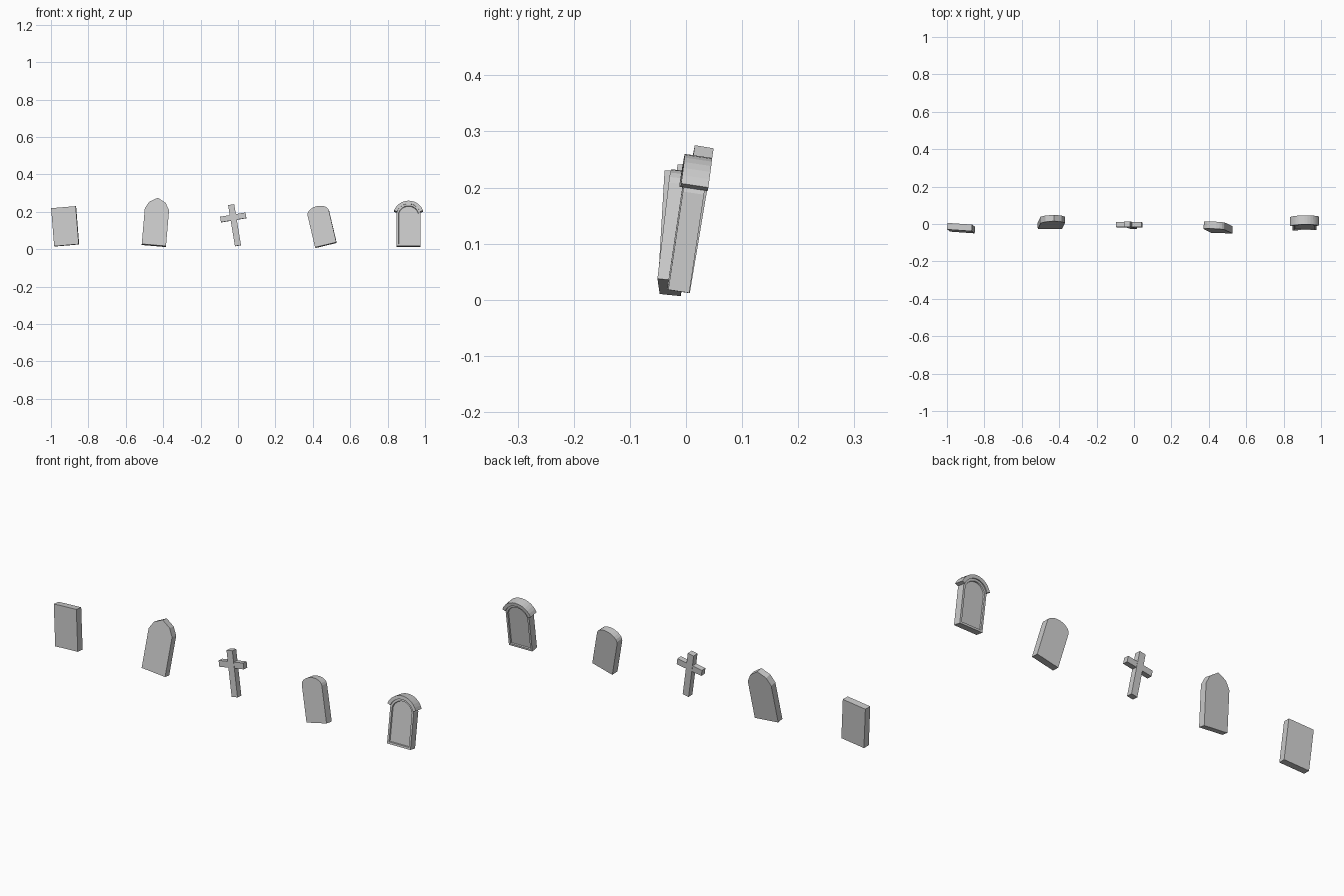
import bpy, bmesh
from math import sin, cos, radians

if "Cube" in bpy.data.objects:
    bpy.data.objects.remove(bpy.data.objects["Cube"])


def slab(name, profile, depth, loc, lean, tilt, yaw=0.0, panel=None):
    """Extrude an x-z profile along y, then lean it back, tilt it sideways and turn it."""
    bm = bmesh.new()
    front = [bm.verts.new((x, -depth / 2, z)) for x, z in profile]
    back = [bm.verts.new((x, depth / 2, z)) for x, z in profile]
    n = len(profile)
    faces = [bm.faces.new(front), bm.faces.new(back[::-1])]
    for i in range(n):
        j = (i + 1) % n
        bm.faces.new((front[i], back[i], back[j], front[j]))
    bmesh.ops.recalc_face_normals(bm, faces=bm.faces)
    if panel:
        border, sink = panel
        bmesh.ops.inset_individual(bm, faces=faces, thickness=border, use_even_offset=True)
        bmesh.ops.inset_individual(bm, faces=faces, thickness=0.002, depth=-sink,
                                   use_even_offset=True)
    me = bpy.data.meshes.new(name)
    bm.to_mesh(me)
    bm.free()
    ob = bpy.data.objects.new(name, me)
    ob.location = loc
    ob.rotation_euler = (radians(-lean), radians(tilt), radians(yaw))
    bpy.context.collection.objects.link(ob)
    return ob


def box(w, z0, z1):
    return [(-w / 2, z0), (w / 2, z0), (w / 2, z1), (-w / 2, z1)]


def arc(rx, rz, cz, a0, a1, n):
    return [(rx * cos(radians(a0 + (a1 - a0) * i / n)),
             cz + rz * sin(radians(a0 + (a1 - a0) * i / n))) for i in range(n + 1)]


# plain rectangular headstone
slab("square_headstone", box(0.132, 0, 0.204), 0.035, (-0.916, -0.028, 0.021), 3, -4.8, -4)

# pointed headstone
half = [(0.065, 0), (0.065, 0.194), (0.044, 0.232)]
pointed = half + [(0, 0.257)] + [(-x, z) for x, z in reversed(half)]
slab("pointed_headstone", pointed, 0.034, (-0.45, -0.010, 0.020), 9.5, 4.9)

# cross
cross = dict(loc=(0.0, -0.012, 0.019), lean=3, tilt=-9.5)
slab("cross_post", box(0.033, 0, 0.222), 0.030, **cross)
slab("cross_arms", box(0.138, 0.138, 0.168), 0.027, **cross)

# low rounded headstone
rounded = [(-0.0585, 0), (0.0585, 0)] + arc(0.0585, 0.036, 0.177, 0, 180, 10)
slab("rounded_headstone", rounded, 0.038, (0.47, -0.030, 0.022), 6, -13.5, -2)

# arched headstone with sunken panels and a curved hood
arched = dict(loc=(0.912, -0.014, 0.015), lean=8.5, tilt=0, yaw=1)
body = [(-0.064, 0), (0.064, 0)] + arc(0.066, 0.066, 0.161, 14, 166, 12)
slab("arched_headstone", body, 0.038, panel=(0.010, 0.006), **arched)
hood = arc(0.083, 0.083, 0.161, 21, 159, 12) + arc(0.066, 0.066, 0.161, 159, 21, 12)
slab("arched_headstone_hood", hood, 0.049, **arched)
